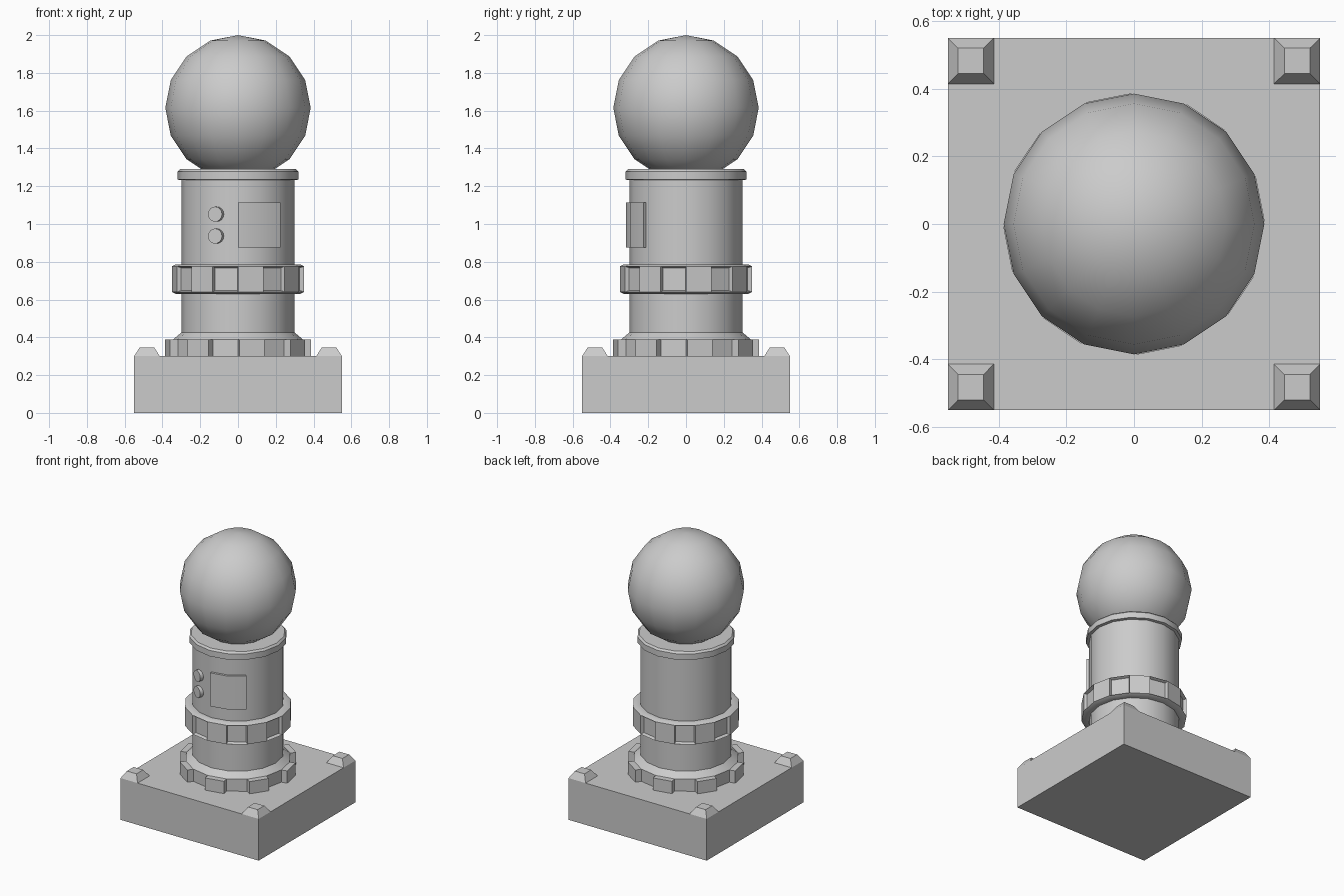
import bpy, bmesh, math
from mathutils import Matrix, Vector

if "Cube" in bpy.data.objects:
    bpy.data.objects.remove(bpy.data.objects["Cube"])

SIDES = 16


def finish(name, bm, smooth=True):
    bmesh.ops.recalc_face_normals(bm, faces=bm.faces)
    mesh = bpy.data.meshes.new(name)
    bm.to_mesh(mesh)
    bm.free()
    ob = bpy.data.objects.new(name, mesh)
    bpy.context.collection.objects.link(ob)
    if smooth:
        bpy.ops.object.select_all(action='DESELECT')
        ob.select_set(True)
        bpy.context.view_layer.objects.active = ob
        bpy.ops.object.shade_smooth_by_angle(angle=math.radians(30))
    return ob


def lathe(profile):
    """Closed 16-sided solid from (radius, z) points; returns bmesh and face bands."""
    bm = bmesh.new()
    rings = [[bm.verts.new((r * math.cos(i * math.tau / SIDES),
                            r * math.sin(i * math.tau / SIDES), z))
              for i in range(SIDES)] for r, z in profile]
    bands = []
    for a, b in zip(rings, rings[1:]):
        bands.append([bm.faces.new((a[i], a[(i + 1) % SIDES], b[(i + 1) % SIDES], b[i]))
                      for i in range(SIDES)])
    bm.faces.new(rings[0][::-1])
    bm.faces.new(rings[-1])
    bm.normal_update()
    return bm, bands


def frustum(bm, center, half, top_half, z0, z1):
    rings = [[bm.verts.new((center[0] + sx * h, center[1] + sy * h, z))
              for sx, sy in ((-1, -1), (1, -1), (1, 1), (-1, 1))]
             for h, z in ((half, z0), (top_half, z1))]
    a, b = rings
    for i in range(4):
        j = (i + 1) % 4
        bm.faces.new((a[i], a[j], b[j], b[i]))
    bm.faces.new(a[::-1])
    bm.faces.new(b)


# square base
bm = bmesh.new()
frustum(bm, (0, 0), 0.55, 0.55, 0, 0.30)
finish("base_block", bm, False)

# corner studs
bm = bmesh.new()
for sx in (-1, 1):
    for sy in (-1, 1):
        frustum(bm, (sx * 0.482, sy * 0.482), 0.068, 0.038, 0.30, 0.347)
finish("corner_studs", bm, False)

# column
bm, _ = lathe([(0.30, 0.30), (0.30, 1.26)])
finish("column", bm)

# toothed foot collar: every other side pushed outwards
bm, bands = lathe([(0.345, 0.30), (0.345, 0.388), (0.30, 0.425)])
bmesh.ops.inset_individual(bm, faces=bands[0][::2], thickness=0, depth=0.042)
finish("foot_collar", bm)

# middle ring: every other side has a sunken panel
bm, bands = lathe([(0.30, 0.63), (0.33, 0.63), (0.35, 0.64),
                   (0.35, 0.776), (0.33, 0.786), (0.30, 0.786)])
bmesh.ops.inset_individual(bm, faces=bands[2][1::2], thickness=0.011, depth=-0.022)
finish("middle_ring", bm)

# top rim
bm, _ = lathe([(0.30, 1.232), (0.32, 1.235), (0.32, 1.277), (0.308, 1.29)])
finish("top_rim", bm)

# globe
bm = bmesh.new()
bmesh.ops.create_uvsphere(bm, u_segments=16, v_segments=8, radius=0.385,
                          matrix=Matrix.Translation((0, 0, 1.615)))
finish("globe", bm)

# raised plate following two sides of the column
bm = bmesh.new()
sections = []
for k in range(3):
    a = math.radians(-90 + 22.5 * k)
    sections.append([bm.verts.new((r * math.cos(a), r * math.sin(a), z))
                     for r, z in ((0.29, 0.875), (0.317, 0.875), (0.317, 1.115), (0.29, 1.115))])
for a, b in zip(sections, sections[1:]):
    for i in range(4):
        j = (i + 1) % 4
        bm.faces.new((a[i], a[j], b[j], b[i]))
bm.faces.new(sections[0][::-1])
bm.faces.new(sections[-1])
finish("front_plate", bm)

# two round buttons
bm = bmesh.new()
out = Vector((-math.sin(math.radians(22.5)), -math.cos(math.radians(22.5)), 0))
for z in (1.052, 0.936):
    place = Matrix.Translation(out * 0.303 + Vector((0, 0, z))) @ out.to_track_quat('Z', 'Y').to_matrix().to_4x4()
    bmesh.ops.create_cone(bm, cap_ends=True, segments=16, radius1=0.04, radius2=0.04,
                          depth=0.03, matrix=place)
finish("buttons", bm)
